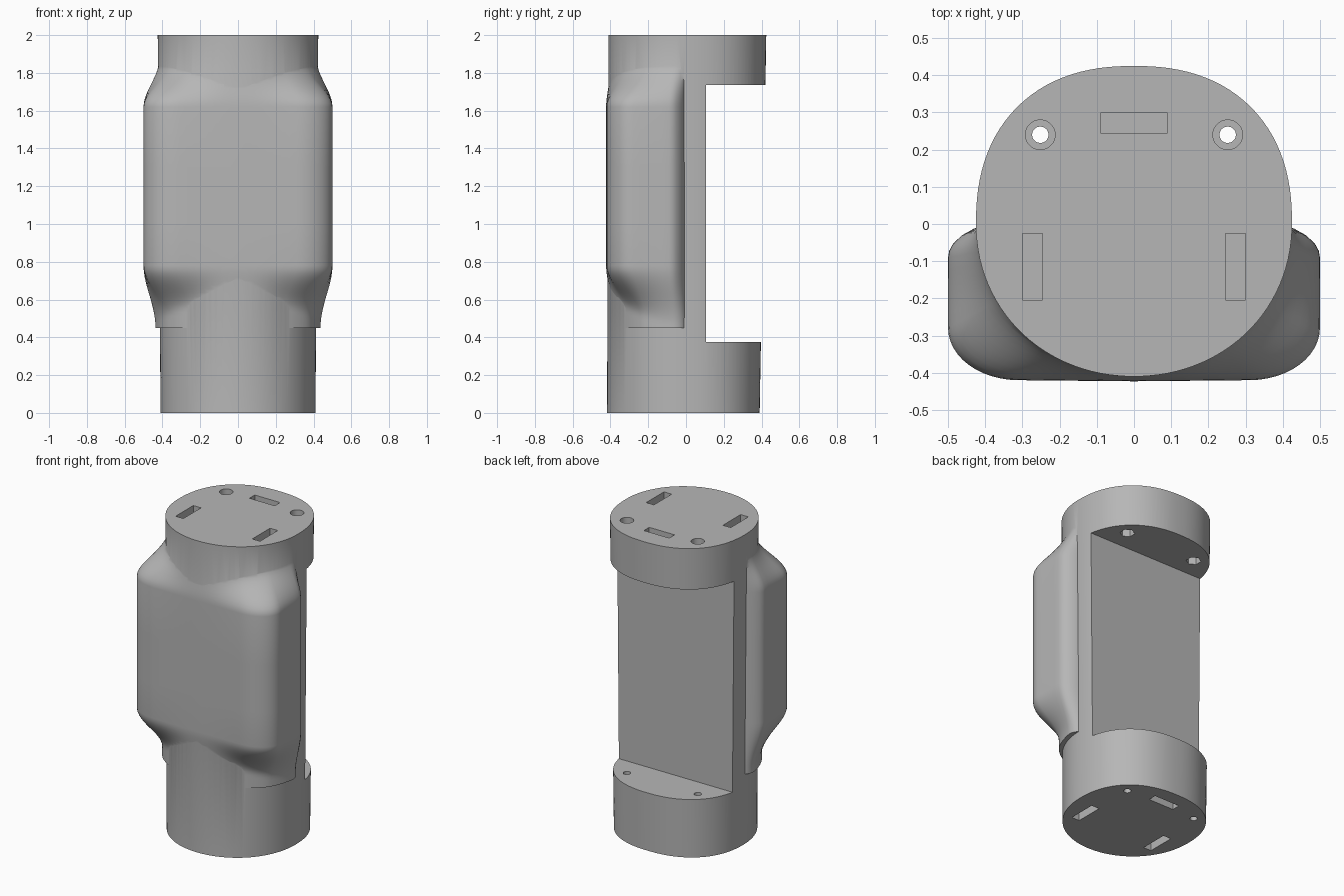
import bpy, bmesh, math

if "Cube" in bpy.data.objects:
    bpy.data.objects.remove(bpy.data.objects["Cube"])

grey = bpy.data.materials.new("plain grey")
grey.use_nodes = True
grey.diffuse_color = (0.47, 0.47, 0.47, 1)
grey.node_tree.nodes["Principled BSDF"].inputs["Base Color"].default_value = grey.diffuse_color


def make_object(name, bm):
    bmesh.ops.recalc_face_normals(bm, faces=bm.faces)
    mesh = bpy.data.meshes.new(name)
    bm.to_mesh(mesh)
    bm.free()
    mesh.materials.append(grey)
    obj = bpy.data.objects.new(name, mesh)
    bpy.context.collection.objects.link(obj)
    return obj


def loft(name, rings):
    """Skin closed rings of equal length and cap both ends."""
    bm = bmesh.new()
    rows = [[bm.verts.new(p) for p in ring] for ring in rings]
    count = len(rows[0])
    for low, high in zip(rows, rows[1:]):
        for i in range(count):
            j = (i + 1) % count
            bm.faces.new((low[i], low[j], high[j], high[i]))
    bm.faces.new(rows[0])
    bm.faces.new(rows[-1])
    return make_object(name, bm)


def prism(name, x, y, z0, z1, sx, sy, sides):
    """Straight prism of given radii, flat sided or round."""
    turn = math.pi / sides
    ring = [(x + sx * math.cos(turn + 2 * turn * i), y + sy * math.sin(turn + 2 * turn * i))
            for i in range(sides)]
    return loft(name, [[(px, py, z) for px, py in ring] for z in (z0, z1)])


def box(name, x, y, z0, z1, width, depth):
    return prism(name, x, y, z0, z1, width / math.sqrt(2), depth / math.sqrt(2), 4)


def combine(target, tool, operation):
    mod = target.modifiers.new(operation.title(), "BOOLEAN")
    mod.object, mod.operation, mod.solver = tool, operation, "EXACT"
    bpy.context.view_layer.objects.active = target
    bpy.ops.object.modifier_apply(modifier=mod.name)
    bpy.data.objects.remove(tool)


def column_point(angle, z):
    """Point on the slightly flared, squarish oval column."""
    c, s = math.cos(angle), math.sin(angle)
    half_width = 0.41 + 0.0075 * z
    depth, power = (0.39 + 0.0175 * z, 2.3) if s > 0 else (0.418 - 0.004 * z, 2.05)
    r = (abs(c / half_width) ** power + abs(s / depth) ** power) ** (-1 / power)
    return r * c, r * s


def smooth(t):
    t = min(max(t, 0), 1)
    return t * t * (3 - 2 * t)


# Column
segments = 112
body = loft("grip_body", [[(*column_point(2 * math.pi * i / segments, z), z)
                          for i in range(segments)] for z in (0, 2)])

# Broad front shell: half outline from the back edge round to the front middle
half = [(0.40, -0.004), (0.43, -0.012), (0.462, -0.03), (0.486, -0.052), (0.497, -0.072)]
half += [(0.5, -0.09 - 0.19 * i / 5) for i in range(5)]
half += [(0.31 + 0.19 * math.cos(a), -0.28 - 0.14 * math.sin(a))
         for a in (math.pi / 2 * i / 12 for i in range(13))]
half += [(0.31 * (1 - i / 8), -0.42 - 0.003 * i / 8) for i in range(1, 9)]
outline = half + [(-x, y) for x, y in reversed(half[:-1])]


def shell_ring(z):
    ring = []
    for x, y in outline:
        angle = math.atan2(y, x)
        front = math.atan2(-y, abs(x)) / (math.pi / 2)
        start = 0.44 + 0.2 * front
        rise = smooth((z - start) / (0.78 - start))
        lip = 0.42 * max(0, 1 - 1.6 * front)
        rise = lip + (1 - lip) * rise
        fall = 1 - smooth((z - 1.62) / (0.27 - 0.1 * front))
        k = rise * fall
        cx, cy = column_point(angle, z)
        ring.append((0.985 * cx * (1 - k) + x * k, 0.985 * cy * (1 - k) + y * k, z))
    return ring


heights = [0.45 + 0.33 * i / 16 for i in range(17)]
heights += [1.0, 1.3, 1.62]
heights += [1.62 + 0.28 * i / 14 for i in range(1, 15)]
shell = loft("front_shell", [shell_ring(z) for z in heights])
combine(body, shell, "UNION")

# Rear recess
combine(body, box("rear_recess", 0, 0.605, 0.375, 1.735, 2, 1), "DIFFERENCE")

# Screw holes with a round seat above and a hex pocket below the top flange
for side in (-1, 1):
    x, y = side * 0.252, 0.24
    for name, low, high, radius, sides in (("screw_hole", -0.1, 2.1, 0.022, 24),
                                           ("screw_seat", 1.91, 2.1, 0.04, 32),
                                           ("nut_pocket", 1.6, 1.8, 0.044, 6)):
        combine(body, prism(name, x, y, low, high, radius, radius, sides), "DIFFERENCE")

# Alignment slots in both ends
for low, high in ((-0.1, 0.06), (1.94, 2.1)):
    combine(body, box("rear_slot", 0, 0.272, low, high, 0.18, 0.054), "DIFFERENCE")
    for side in (-1, 1):
        combine(body, box("side_slot", side * 0.273, -0.115, low, high, 0.055, 0.18), "DIFFERENCE")

# Smooth curves, crisp edges
bpy.ops.object.select_all(action="DESELECT")
body.select_set(True)
bpy.context.view_layer.objects.active = body
bpy.ops.object.shade_smooth_by_angle(angle=math.radians(35))
